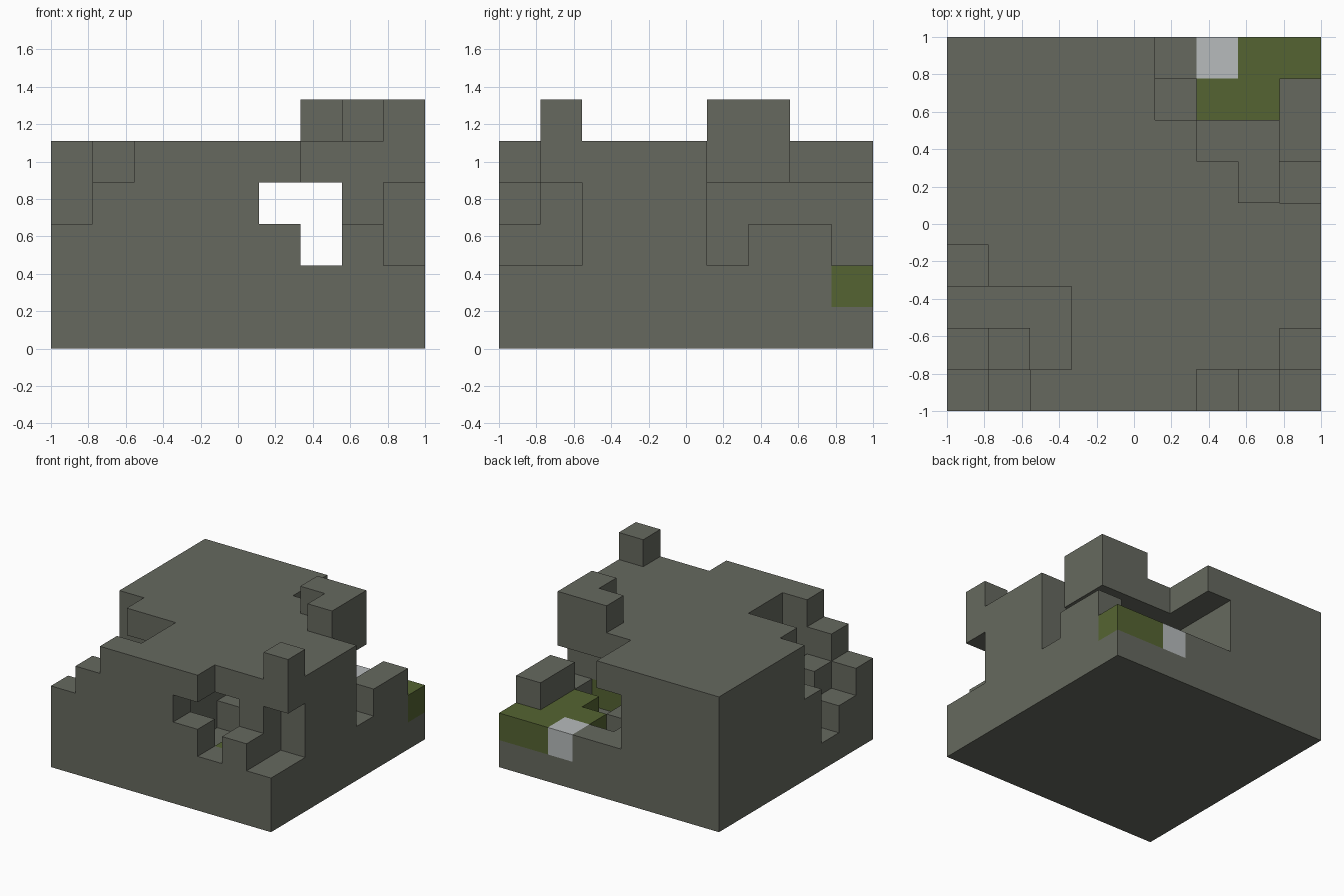
import bpy, bmesh, math
from mathutils import Vector

if "Cube" in bpy.data.objects:
    bpy.data.objects.remove(bpy.data.objects["Cube"], do_unlink=True)

N, TOP = 9, 5            # cells per side, topmost layer index
CELL = 2 / N


def material(name, color):
    mat = bpy.data.materials.new(name)
    mat.use_nodes = True
    mat.diffuse_color = (*color, 1)
    bsdf = mat.node_tree.nodes["Principled BSDF"]
    bsdf.inputs["Base Color"].default_value = (*color, 1)
    bsdf.inputs["Roughness"].default_value = 0.9
    return mat


def span(value):
    """One index, or an inclusive pair of indices."""
    low, high = value if isinstance(value, tuple) else (value, value)
    return range(low, high + 1)


def block(x, y, z):
    return {(i, j, k) for i in span(x) for j in span(y) for k in span(z)}


def above(layer):
    return (layer, TOP)


edge = N - 1
cells = block((0, edge), (0, edge), (0, TOP - 1))

# Stepped front corner on the -x side
cells -= block(0, 0, above(3))
cells -= block(1, 0, above(4))
cells -= block(0, 1, above(2))
cells -= block(1, 1, above(3))
cells -= block((0, 2), 2, above(1))
cells -= block(2, 1, above(1))
cells -= block(0, 3, above(3))
cells -= block(1, 3, 3)

# Tunnel running from front to back, with a sunken floor
cells -= block((4, 6), (1, edge), (2, 3))
cells -= block(5, 0, 3)
cells -= block((4, 5), (1, 3), 1)

# Broken front corner on the +x side, with a hanging pillar
cells -= block(6, 0, above(2))
cells -= block(7, 0, above(3))
cells -= block(edge, 0, above(2))
cells -= block(edge, 1, (2, 3))
cells |= block(edge, 1, TOP)

# Open back corner on the +x side, with a low wall and a raised overhang
cells -= block((5, edge), (7, edge), above(2))
cells -= block(edge, (5, 6), above(2))
cells -= block(7, (5, 6), (2, 3))
cells -= block(5, 7, 1)
cells -= block(6, 6, 1)
cells -= block((6, 7), 5, 1)
cells |= block(edge, (6, 7), 2)
cells |= block((6, 7), 6, TOP) | block(7, 5, TOP)

# Mossy ground and the pale block
moss = (block((7, edge), edge, 1) | block((6, 7), 7, 1) | block(7, 6, 1)
        | block((6, 7), 4, 1) | block(6, (1, 3), 1)) & cells
pale = block(6, edge, 1)
stone = cells - moss - pale


def build(name, part, mat):
    """Make the exposed faces of the part's cells and merge flat areas."""
    bm = bmesh.new()
    for cell in sorted(part):
        middle = Vector(cell) + Vector((0.5, 0.5, 0.5))
        for axis in range(3):
            for side in (-1, 1):
                normal = Vector((0, 0, 0))
                normal[axis] = side
                if tuple(int(c + n) for c, n in zip(cell, normal)) in cells:
                    continue
                u = Vector((0, 0, 0))
                u[(axis + 1) % 3] = 0.5
                v = normal.cross(u)
                face_mid = middle + normal / 2
                corners = [face_mid - u - v, face_mid + u - v,
                           face_mid + u + v, face_mid - u + v]
                bm.faces.new([bm.verts.new(
                    ((p.x - N / 2) * CELL, (p.y - N / 2) * CELL, p.z * CELL))
                    for p in corners])
    bmesh.ops.remove_doubles(bm, verts=bm.verts, dist=CELL / 100)
    bmesh.ops.dissolve_limit(bm, angle_limit=math.radians(1),
                             verts=bm.verts, edges=bm.edges)
    mesh = bpy.data.meshes.new(name)
    bm.to_mesh(mesh)
    bm.free()
    mesh.materials.append(mat)
    bpy.context.collection.objects.link(bpy.data.objects.new(name, mesh))


build("stone_ruin", stone, material("grey stone", (0.133, 0.141, 0.114)))
build("moss_ground", moss, material("moss green", (0.091, 0.127, 0.032)))
build("pale_block", pale, material("pale grey", (0.474, 0.497, 0.503)))
